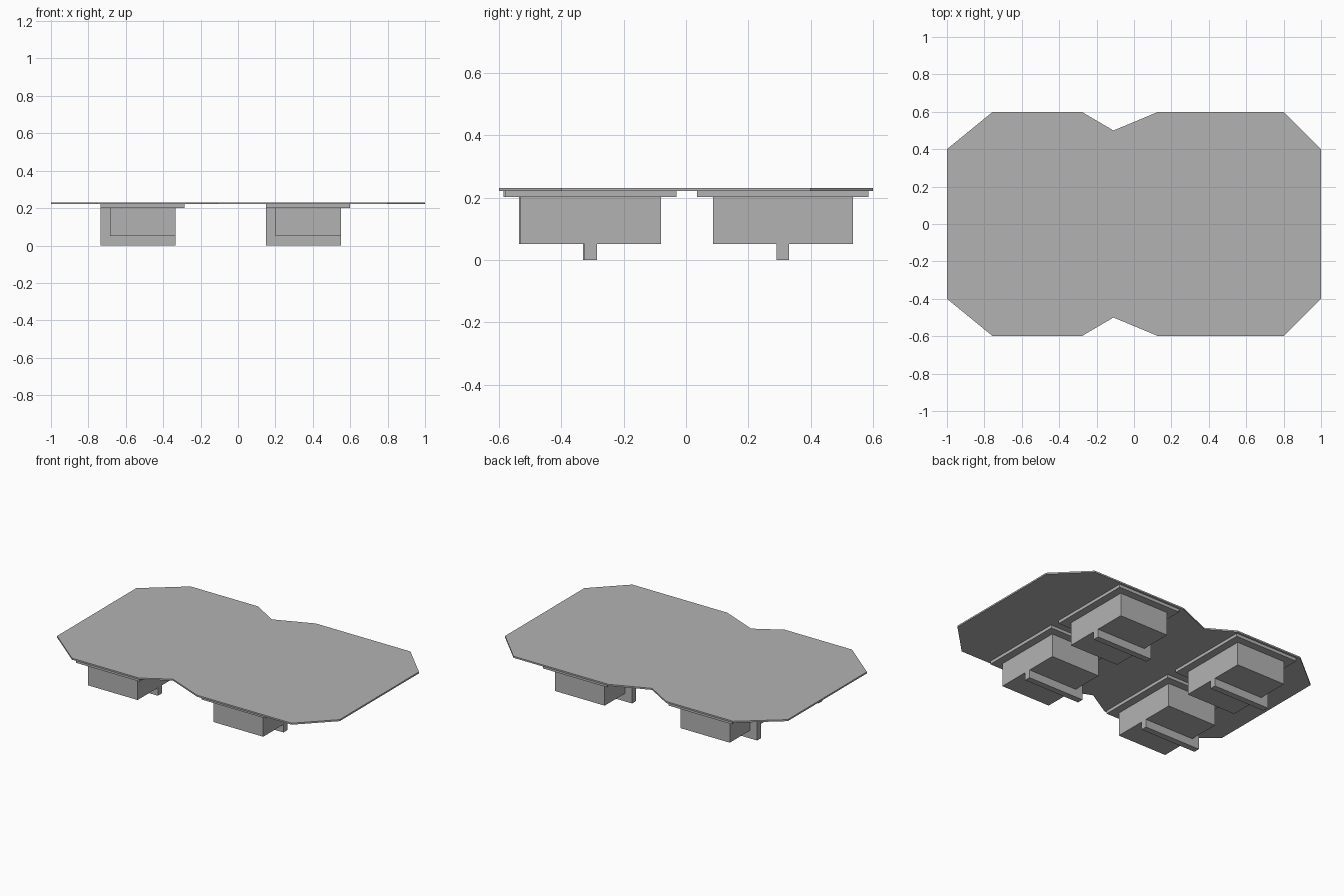
import bpy
import bmesh

cube = bpy.data.objects.get("Cube")
if cube:
    bpy.data.objects.remove(cube)

# One plain grey for every part
grey = bpy.data.materials.new("plain grey")
grey.use_nodes = True
colour = (0.45, 0.45, 0.45, 1)
grey.diffuse_color = colour
grey.node_tree.nodes["Principled BSDF"].inputs["Base Color"].default_value = colour


def extrude(name, outline, z0, z1):
    """Flat outline extruded from z0 up to z1."""
    bm = bmesh.new()
    face = bm.faces.new([bm.verts.new((x, y, z0)) for x, y in outline])
    top = bmesh.ops.extrude_face_region(bm, geom=[face])["geom"]
    for v in top:
        if isinstance(v, bmesh.types.BMVert):
            v.co.z = z1
    bmesh.ops.recalc_face_normals(bm, faces=bm.faces)
    mesh = bpy.data.meshes.new(name)
    bm.to_mesh(mesh)
    bm.free()
    mesh.materials.append(grey)
    obj = bpy.data.objects.new(name, mesh)
    bpy.context.scene.collection.objects.link(obj)


def box(name, x0, x1, yc, width, z0, z1):
    a, b = yc - width / 2, yc + width / 2
    extrude(name, [(x0, a), (x1, a), (x1, b), (x0, b)], z0, z1)


# Thin top plate: half outline mirrored across y
half = [(-1, 0.4), (-0.755, 0.6), (-0.28, 0.6), (-0.11, 0.5),
        (0.13, 0.6), (0.8, 0.6), (1, 0.4)]
extrude("top_plate", half + [(x, -y) for x, y in reversed(half)], 0.221, 0.231)

# Four hanging modules: flange, block, and a fin that sticks out toward -x
modules = {
    "right_front": (-0.735, -0.311),
    "right_back": (-0.735, 0.311),
    "left_front": (0.15, -0.306),
    "left_back": (0.15, 0.311),
}
for place, (x, y) in modules.items():
    box(place + "_flange", x, x + 0.45, y, 0.55, 0.201, 0.221)
    box(place + "_block", x + 0.05, x + 0.4, y, 0.45, 0.051, 0.201)
    box(place + "_fin", x, x + 0.4, y, 0.04, 0, 0.201)
